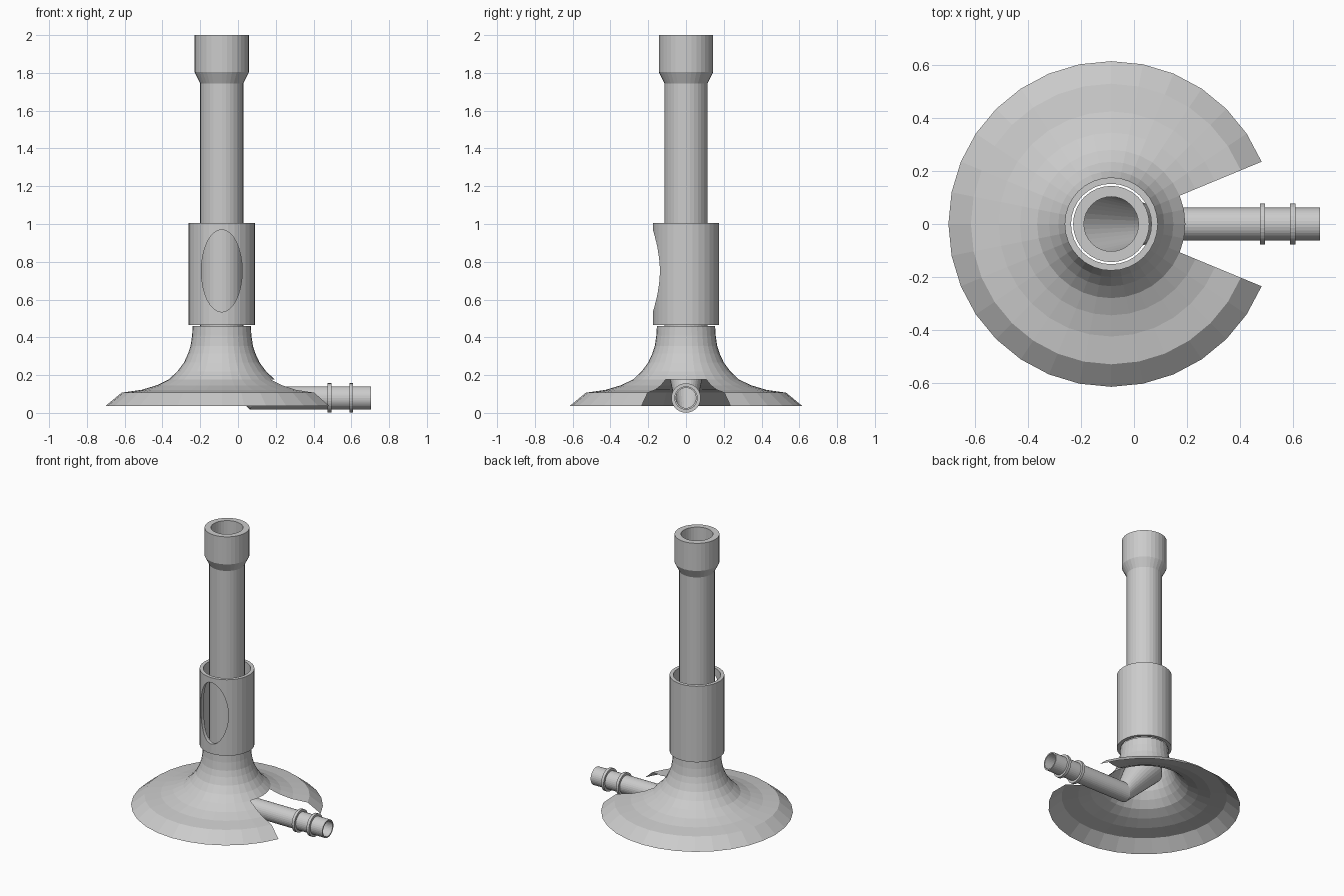
import bpy, bmesh
from math import cos, sin, pi, radians

if "Cube" in bpy.data.objects:
    bpy.data.objects.remove(bpy.data.objects["Cube"])

CX = -0.086   # burner axis
N = 32        # sides of every round part


def finish(name, bm, recalc=True):
    if recalc:
        bmesh.ops.recalc_face_normals(bm, faces=bm.faces)
    me = bpy.data.meshes.new(name)
    bm.to_mesh(me)
    bm.free()
    ob = bpy.data.objects.new(name, me)
    bpy.context.collection.objects.link(ob)
    return ob


def loft(name, stations, closed=False, skip=None):
    """Skin rings given as (x, z, tilt in degrees, radius); tilted mitres are stretched."""
    bm = bmesh.new()
    rings = []
    for x, z, tilt, r in stations:
        a = radians(tilt)
        ru = r / cos(pi / 8) if tilt % 90 else r
        rings.append([bm.verts.new((x + ru * cos(t) * cos(a), r * sin(t),
                                    z + ru * cos(t) * sin(a)))
                      for t in (2 * pi * i / N for i in range(N))])
    count = len(rings)
    for k in range(count if closed else count - 1):
        a, b = rings[k], rings[(k + 1) % count]
        for i in range(N):
            if skip and skip(k, i):
                continue
            j = (i + 1) % N
            bm.faces.new((a[i], a[j], b[j], b[i]))
    loose = [v for v in bm.verts if not v.link_faces]
    bmesh.ops.delete(bm, geom=loose, context='VERTS')
    return finish(name, bm)


def lathe(name, profile, **kw):
    return loft(name, [(CX, z, 0, r) for r, z in profile], **kw)


# flared foot: thin shell with a wedge left open for the gas pipe
foot = [(0.615, 0.037), (0.53, 0.107), (0.425, 0.122), (0.345, 0.146), (0.28, 0.177),
        (0.235, 0.22), (0.2, 0.267), (0.178, 0.315), (0.165, 0.355), (0.157, 0.41),
        (0.154, 0.46)]
lathe("base", foot, skip=lambda k, i: k < 4 and (i < 2 or i >= N - 2))

# barrel, mitred elbow and gas inlet as one hollow tube
PZ = 0.079
outer = [(CX, 2.0, 0, 0.144), (CX, 1.805, 0, 0.144), (CX, 1.745, 0, 0.114),
         (CX, 0.307, 22.5, 0.114), (0.09, PZ, 67.5, 0.062)]
for x in (0.475, 0.59):  # hose barbs
    outer += [(x, PZ, 90, 0.062), (x, PZ, 90, 0.078),
              (x + 0.02, PZ, 90, 0.078), (x + 0.02, PZ, 90, 0.062)]
outer.append((0.703, PZ, 90, 0.062))
inner = [(0.703, PZ, 90, 0.053), (0.09, PZ, 67.5, 0.053),
         (CX, 0.307, 22.5, 0.103), (CX, 2.0, 0, 0.103)]
loft("barrel_and_gas_inlet", outer + inner, closed=True)

# air collar sleeve
collar = lathe("air_collar", [(0.176, 0.466), (0.176, 1.004), (0.152, 1.004), (0.152, 0.466)],
               closed=True)

# oval air hole through the front wall only
bm = bmesh.new()
front, back = ([bm.verts.new((CX + 0.108 * cos(2 * pi * i / N), y,
                              0.752 + 0.218 * sin(2 * pi * i / N))) for i in range(N)]
               for y in (-0.4, -0.02))
for i in range(N):
    j = (i + 1) % N
    bm.faces.new((front[i], front[j], back[j], back[i]))
bm.faces.new(front)
bm.faces.new(back)
cutter = finish("air_hole_cutter", bm)
cutter.hide_render = True

mod = collar.modifiers.new("air_hole", 'BOOLEAN')
mod.operation = 'DIFFERENCE'
mod.solver = 'EXACT'
mod.object = cutter
bpy.context.view_layer.objects.active = collar
bpy.ops.object.modifier_apply(modifier=mod.name)
bpy.data.objects.remove(cutter)
